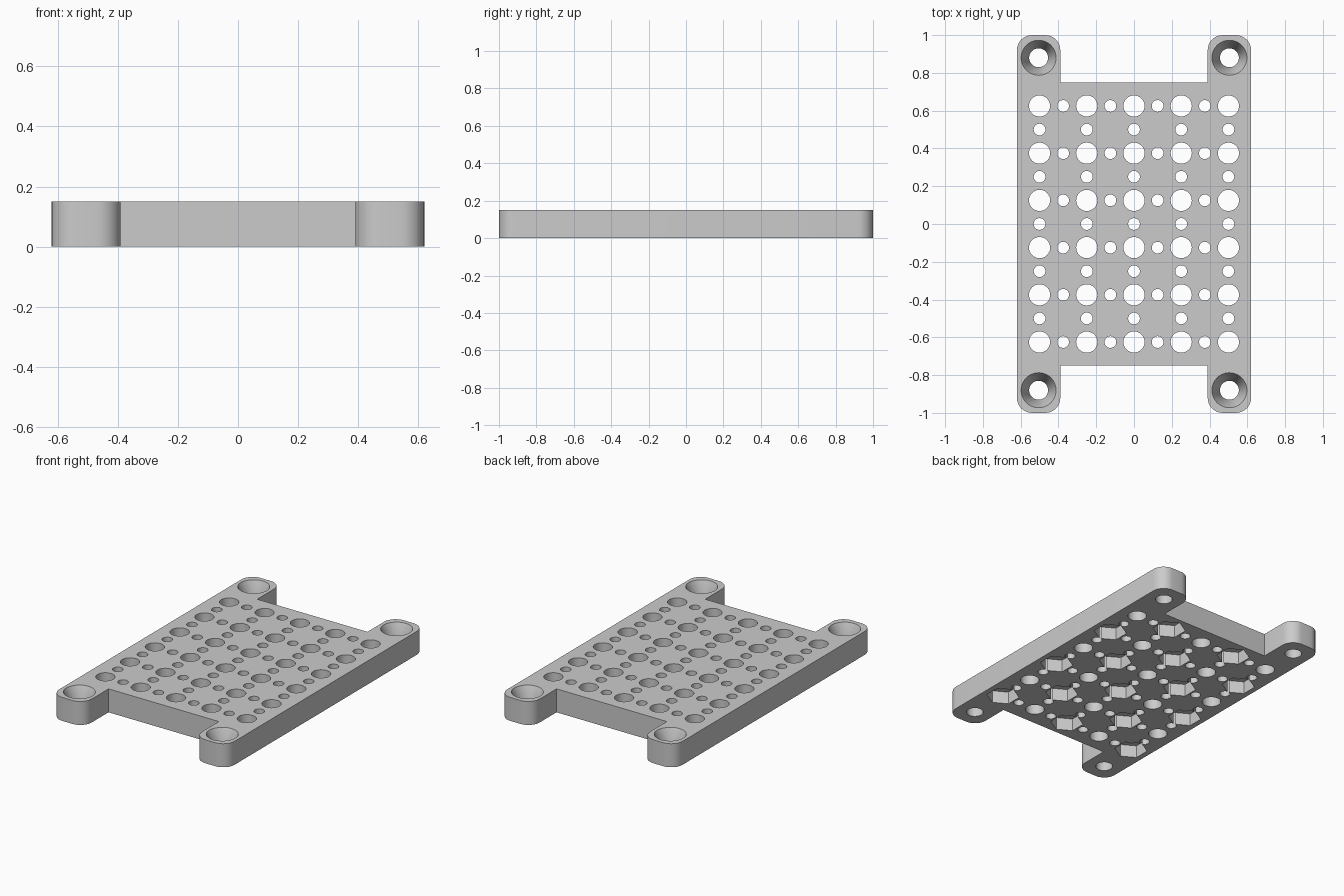
import bpy, bmesh, math
from mathutils import Matrix, Vector

cube = bpy.data.objects.get("Cube")
if cube:
    bpy.data.objects.remove(cube, do_unlink=True)

THICK = 0.15
PITCH = 0.125

grey = bpy.data.materials.new("light grey plastic")
grey.use_nodes = True
grey.diffuse_color = (0.6, 0.6, 0.6, 1)
grey.node_tree.nodes["Principled BSDF"].inputs["Base Color"].default_value = (0.6, 0.6, 0.6, 1)


def make_object(name, bm):
    bmesh.ops.recalc_face_normals(bm, faces=bm.faces)
    mesh = bpy.data.meshes.new(name)
    bm.to_mesh(mesh)
    bm.free()
    mesh.materials.append(grey)
    obj = bpy.data.objects.new(name, mesh)
    bpy.context.collection.objects.link(obj)
    return obj


def add_prism(bm, x, y, z0, z1, r0, r1=None, sides=32, turn=0):
    """Upright prism or cone between two heights."""
    mat = Matrix.Translation((x, y, (z0 + z1) / 2)) @ Matrix.Rotation(turn, 4, 'Z')
    bmesh.ops.create_cone(bm, cap_ends=True, segments=sides, radius1=r0,
                          radius2=r0 if r1 is None else r1, depth=z1 - z0, matrix=mat)


def cut(target, cutter):
    cutter.hide_render = True
    mod = target.modifiers.new("cut", 'BOOLEAN')
    mod.operation = 'DIFFERENCE'
    mod.solver = 'EXACT'
    mod.object = cutter
    bpy.context.view_layer.objects.active = target
    bpy.ops.object.modifier_apply(modifier=mod.name)
    bpy.data.objects.remove(cutter, do_unlink=True)


# Plate outline: one quarter with a rounded ear, mirrored around the centre
def arc(cx, cy, r, start):
    return [(cx + r * math.cos(start + i * math.pi / 16),
             cy + r * math.sin(start + i * math.pi / 16)) for i in range(9)]


R = 0.08
quarter = (arc(0.62 - R, 1 - R, R, 0) + arc(0.39 + R, 1 - R, R, math.pi / 2)
           + [(0.39, 0.75)])
half = quarter + [(-x, y) for x, y in reversed(quarter)]
outline = half + [(-x, -y) for x, y in half]

bm = bmesh.new()
base = bm.faces.new([bm.verts.new((x, y, 0)) for x, y in outline])
top = bmesh.ops.extrude_face_region(bm, geom=[base])
bmesh.ops.translate(bm, vec=Vector((0, 0, THICK)),
                    verts=[v for v in top["geom"] if isinstance(v, bmesh.types.BMVert)])
plate = make_object("mounting_plate", bm)

# Grid of large holes with small holes between neighbours
bm = bmesh.new()
for i in range(-4, 5):
    for j in range(-5, 6):
        wide, tall = i % 2 == 0, j % 2 == 1
        if wide or tall:
            r = 0.056 if wide and tall else 0.031
            add_prism(bm, i * PITCH, j * PITCH, -0.1, 0.3, r)
cut(plate, make_object("hole_cutter", bm))

# Hexagonal nut pockets under every other large hole
bm = bmesh.new()
for i in range(-4, 5, 2):
    for j in range(-5, 6, 2):
        if (i + j) % 4 == 3:
            add_prism(bm, i * PITCH, j * PITCH, -0.1, 0.08, 0.098, sides=6, turn=0)
# Point the hexagons along y whichever way the primitive starts
bmesh.ops.recalc_face_normals(bm, faces=bm.faces)
cut(plate, make_object("nut_pocket_cutter", bm))

# Screw holes in the ears, with deep countersinks
for name, z0, z1, r0, r1 in (("screw_hole_cutter", -0.1, 0.3, 0.05, 0.05),
                             ("countersink_cutter", 0.05, THICK + 0.01, 0.05, 0.097)):
    bm = bmesh.new()
    for x in (-0.505, 0.505):
        for y in (-0.88, 0.88):
            add_prism(bm, x, y, z0, z1, r0, r1, sides=48)
    cut(plate, make_object(name, bm))

bpy.ops.object.select_all(action='DESELECT')
plate.select_set(True)
bpy.context.view_layer.objects.active = plate
bpy.ops.object.shade_smooth_by_angle(angle=math.radians(30))
